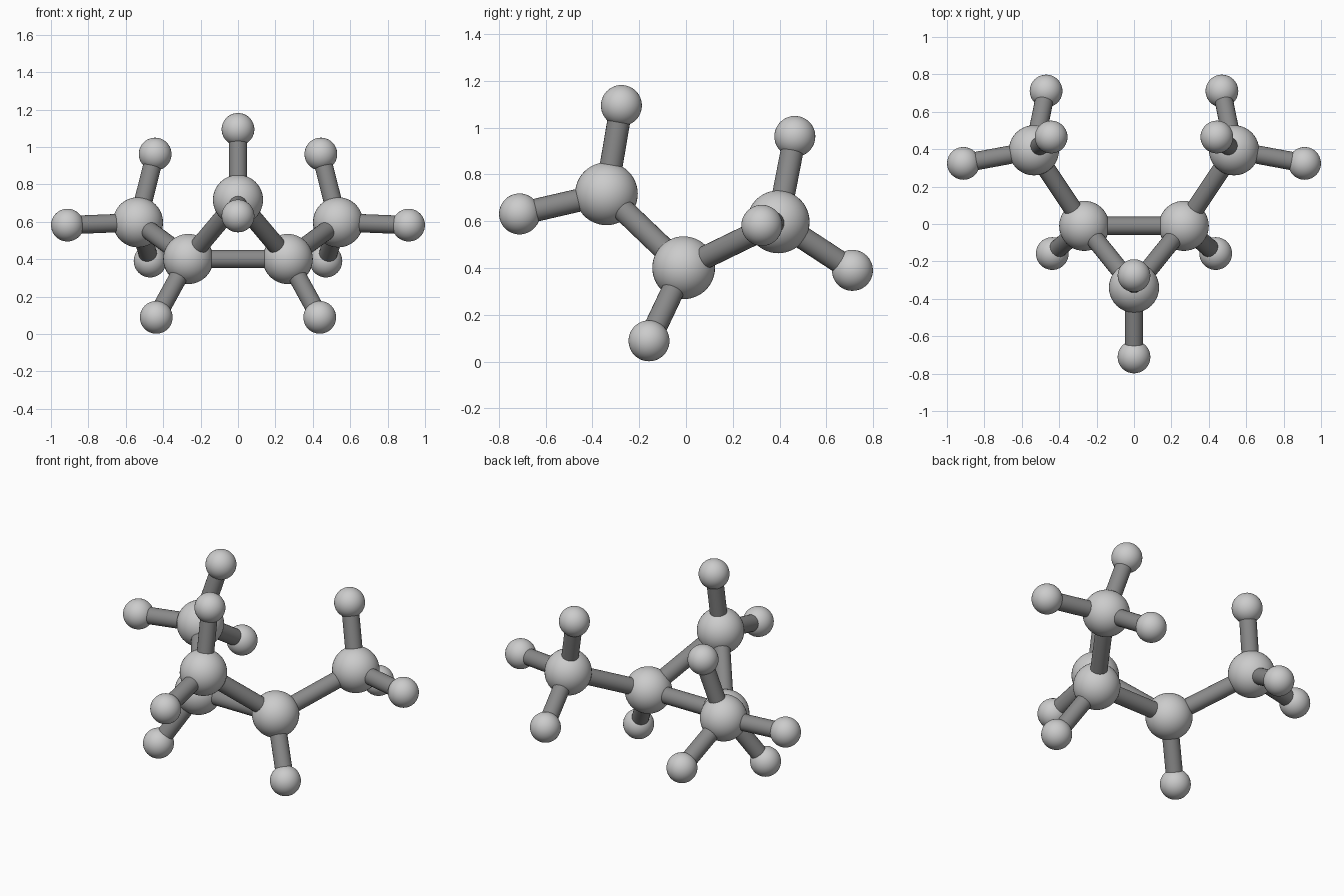
import bpy
from mathutils import Vector

if "Cube" in bpy.data.objects:
    bpy.data.objects.remove(bpy.data.objects["Cube"])

CARBON_R, HYDROGEN_R, BOND_R = 0.134, 0.0875, 0.049

bond_mat = bpy.data.materials.new("dark_grey_bond")
bond_mat.diffuse_color = (0.25, 0.25, 0.25, 1)
bond_mat.use_nodes = True
bond_mat.node_tree.nodes["Principled BSDF"].inputs["Base Color"].default_value = bond_mat.diffuse_color


def ball(name, pos, radius):
    bpy.ops.mesh.primitive_uv_sphere_add(segments=40, ring_count=24, radius=radius, location=pos)
    bpy.context.object.name = name
    bpy.ops.object.shade_smooth()
    return Vector(pos)


def bond(name, a, b):
    d = b - a
    bpy.ops.mesh.primitive_cylinder_add(vertices=24, radius=BOND_R, depth=d.length, location=(a + b) / 2)
    rod = bpy.context.object
    rod.name = name
    rod.rotation_euler = d.to_track_quat('Z', 'Y').to_euler()
    rod.data.materials.append(bond_mat)
    bpy.ops.object.shade_smooth_by_angle()


def hydrogen(name, parent, pos):
    bond(name + "_bond", parent, ball(name, pos, HYDROGEN_R))


# Apex of the three-membered ring, with its two hydrogens
apex = ball("apex_carbon", (0, -0.34, 0.717), CARBON_R)
hydrogen("apex_hydrogen_up", apex, (0, -0.276, 1.094))
hydrogen("apex_hydrogen_front", apex, (0, -0.711, 0.631))

# Mirrored sides: ring carbon, its hydrogen, and a methyl group
ring = []
for side, s in (("left", -1), ("right", 1)):
    base = ball(side + "_ring_carbon", (s * 0.266, -0.01, 0.401), CARBON_R)
    ring.append(base)
    bond(side + "_apex_bond", base, apex)
    hydrogen(side + "_ring_hydrogen", base, (s * 0.437, -0.158, 0.089))
    methyl = ball(side + "_methyl_carbon", (s * 0.535, 0.394, 0.597), CARBON_R)
    bond(side + "_methyl_bond", base, methyl)
    for part, (x, y, z) in (("up", (0.443, 0.465, 0.962)),
                            ("outer", (0.912, 0.324, 0.582)),
                            ("back", (0.47, 0.711, 0.39))):
        hydrogen(f"{side}_methyl_hydrogen_{part}", methyl, (s * x, y, z))

# Bond closing the ring
bond("ring_base_bond", *ring)
